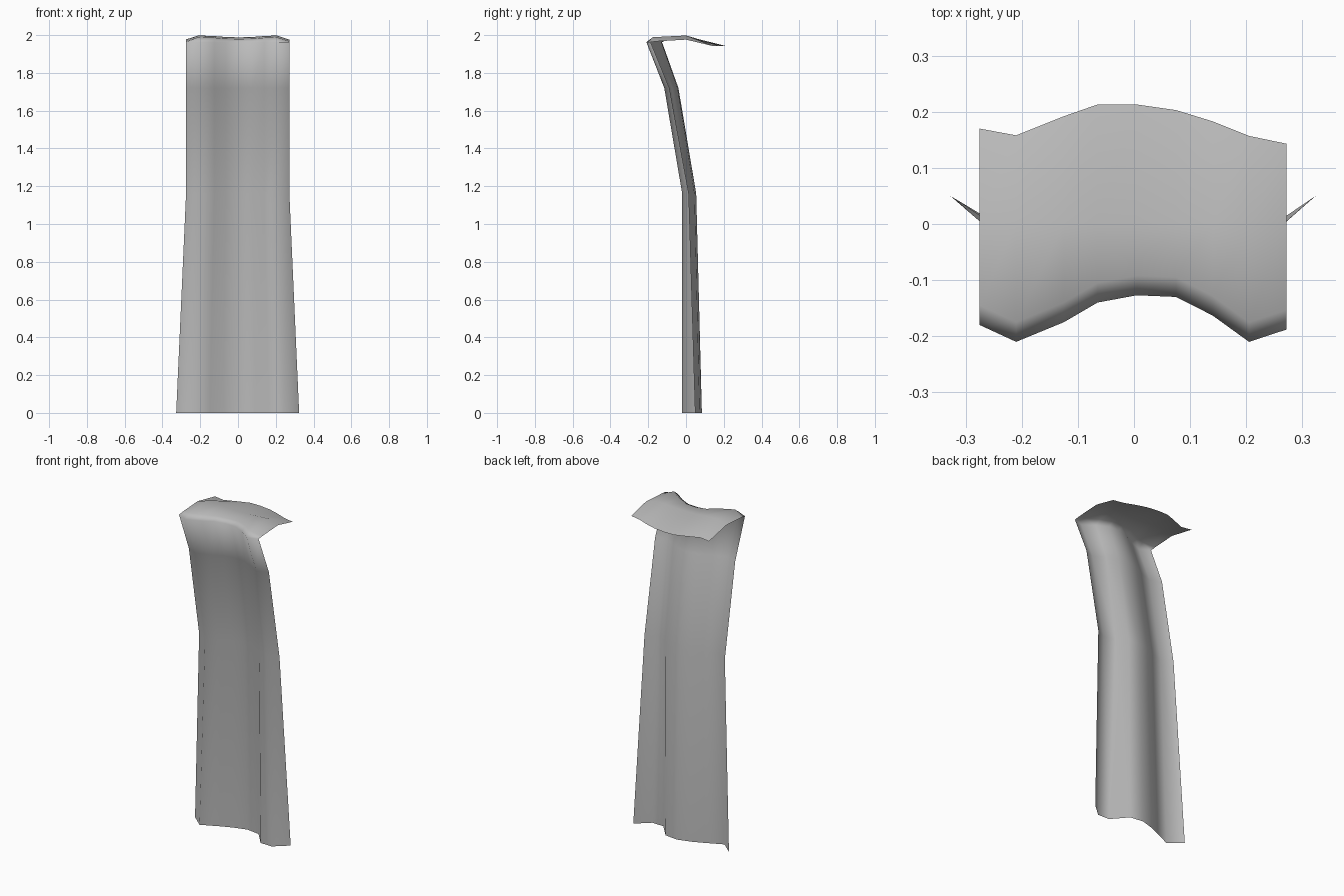
import bpy, bmesh

# Fold lines of the draped sheet, left to right
X = [-.275, -.21, -.125, -.065, .005, .075, .14, .205, .272]

# Rows from the floor up, over the top and down the back flap: (x scale, depths, heights)
HEM = [.05, -.017, .03, .06, .084, .072, -.018, -.02, .05]
KNEE = [.015, -.02, .012, .038, .054, .045, .005, -.02, .015]
NECK = [-.085, -.115, -.085, -.055, -.04, -.045, -.075, -.115, -.088]
BROW = [-.18, -.21, -.175, -.14, -.127, -.13, -.163, -.21, -.188]
BACK = [.17, .158, .192, .213, .213, .203, .183, .157, .143]
CREST = [1.977, 1.998, 1.995, 1.99, 1.988, 1.99, 1.995, 1.998, 1.976]

rows = [
    (1.19, HEM, [0] * 9),
    (1.0, KNEE, [1.16] * 9),
    (1.0, NECK, [1.72] * 9),
    (1.0, BROW, [1.963] * 9),
    (1.0, [y + .035 for y in BROW], [z - .009 for z in CREST]),
    (1.0, [0] * 9, CREST),
    (1.0, BACK, [1.942] * 9),
]

grey = bpy.data.materials.new("plain grey")
grey.diffuse_color = (.5, .5, .5, 1)

# Draped sheet: join the rows with quads
bm = bmesh.new()
grid = [[bm.verts.new((x * s, y, z)) for x, y, z in zip(X, ys, zs)] for s, ys, zs in rows]
for low, high in zip(grid, grid[1:]):
    for i in range(len(X) - 1):
        face = bm.faces.new((low[i], low[i + 1], high[i + 1], high[i]))
        face.smooth = True
mesh = bpy.data.meshes.new("draped_sheet")
bm.to_mesh(mesh)
bm.free()
mesh.materials.append(grey)
sheet = bpy.data.objects.new("draped_sheet", mesh)
bpy.context.collection.objects.link(sheet)
